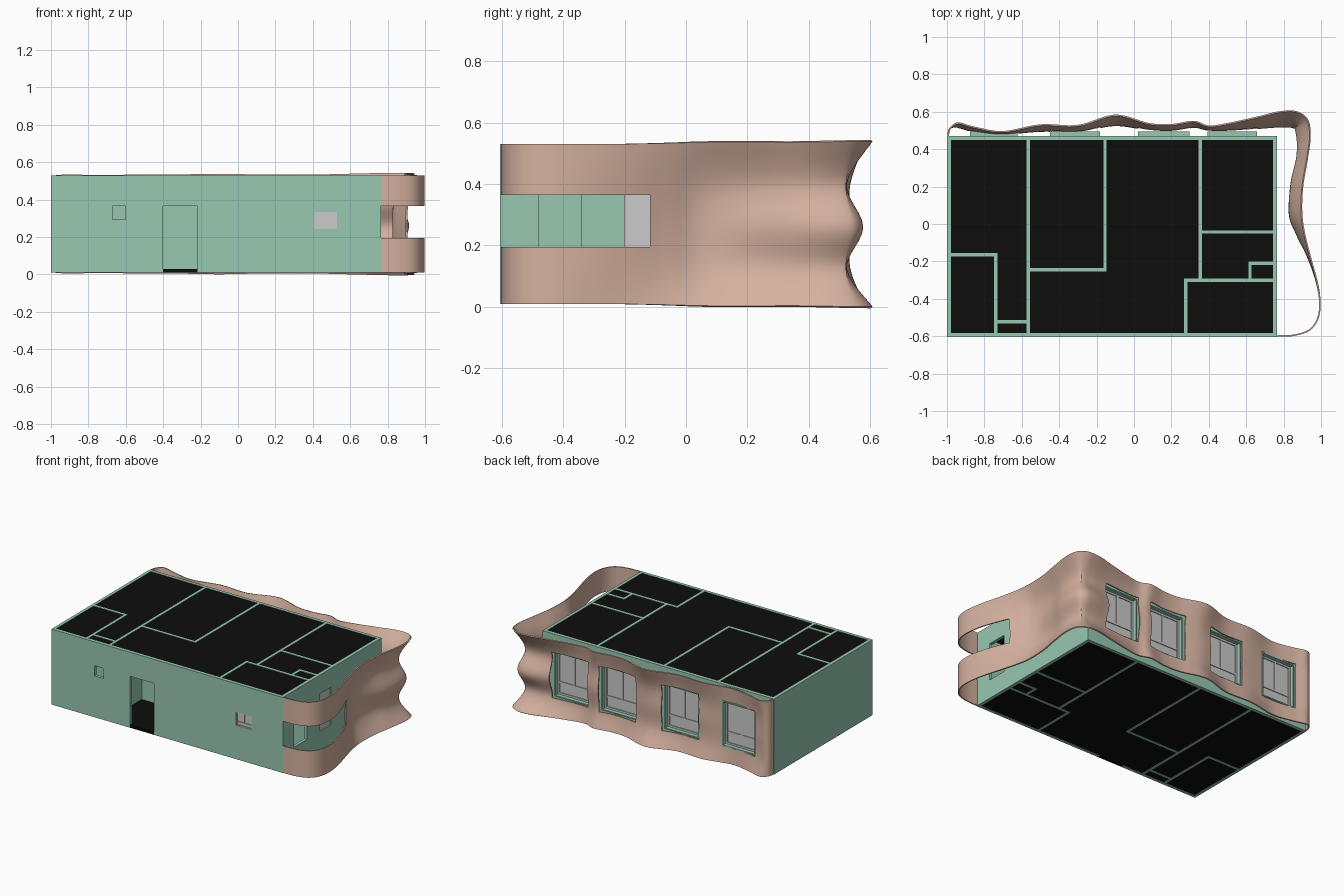
import bpy, bmesh, math
from mathutils import Vector

if "Cube" in bpy.data.objects:
    bpy.data.objects.remove(bpy.data.objects["Cube"])


def material(name, rgb):
    m = bpy.data.materials.new(name)
    m.diffuse_color = (*rgb, 1)
    m.use_nodes = True
    m.node_tree.nodes["Principled BSDF"].inputs["Base Color"].default_value = m.diffuse_color
    return m


GREEN = material("wall_green", (0.31, 0.58, 0.44))
SKIN = material("skin_clay", (0.66, 0.44, 0.35))
BLACK = material("slab_black", (0.004, 0.004, 0.004))


def boxes(name, specs, mat=None):
    """One object made of boxes given as (x0, x1, y0, y1, z0, z1)."""
    bm = bmesh.new()
    for x0, x1, y0, y1, z0, z1 in specs:
        vs = bmesh.ops.create_cube(bm, size=1)["verts"]
        bmesh.ops.scale(bm, verts=vs, vec=(x1 - x0, y1 - y0, z1 - z0))
        bmesh.ops.translate(bm, verts=vs, vec=((x0 + x1) / 2, (y0 + y1) / 2, (z0 + z1) / 2))
    return finish(name, bm, mat)


def finish(name, bm, mat):
    me = bpy.data.meshes.new(name)
    bm.to_mesh(me)
    bm.free()
    ob = bpy.data.objects.new(name, me)
    bpy.context.collection.objects.link(ob)
    if mat:
        me.materials.append(mat)
    return ob


def cut(ob, specs):
    """Subtract boxes from the object and bake all its modifiers."""
    cutters = [boxes("cutter", [s]) for s in specs]
    for c in cutters:
        c.hide_render = True
        mod = ob.modifiers.new("cut", "BOOLEAN")
        mod.operation, mod.object, mod.solver = "DIFFERENCE", c, "EXACT"
    dg = bpy.context.evaluated_depsgraph_get()
    me = bpy.data.meshes.new_from_object(ob.evaluated_get(dg))
    ob.modifiers.clear()
    ob.data = me
    for c in cutters:
        bpy.data.objects.remove(c)


def spline(pts, n):
    """Catmull-Rom samples through points of any dimension."""
    out = []
    for i in range(len(pts) - 1):
        a, b, c, d = (pts[min(max(j, 0), len(pts) - 1)] for j in (i - 1, i, i + 1, i + 2))
        for k in range(n):
            t = k / n
            out.append([0.5 * (2 * q + (r - p) * t + (2 * p - 5 * q + 4 * r - s) * t * t
                               + (3 * q - p - 3 * r + s) * t ** 3)
                        for p, q, r, s in zip(a, b, c, d)])
    out.append(list(pts[-1]))
    return out


X0, X1, Y0, Y1, Z0, Z1, T = -1.0, 0.765, -0.605, 0.47, 0.01, 0.53, 0.021
BACK = [(0.40, 0.65), (0.03, 0.29), (-0.44, -0.19), (-0.87, -0.63)]
WZ0, WZ1 = 0.125, 0.42

# outer walls with door and window openings
walls = boxes("outer_walls", [(X0, X1, Y0, Y1, Z0, Z1)], GREEN)
openings = [(X0 + T, X1 - T, Y0 + T, Y1 - T, -0.1, 0.7),
            (-0.40, -0.217, Y0 - 0.1, Y0 + 0.05, -0.1, 0.365),
            (-0.672, -0.602, Y0 - 0.1, Y0 + 0.05, 0.295, 0.365),
            (0.41, 0.53, Y0 - 0.1, Y0 + 0.05, 0.243, 0.335),
            (X1 - 0.05, X1 + 0.1, -0.48, -0.34, 0.14, 0.40),
            (X1 - 0.05, X1 + 0.1, -0.20, -0.08, 0.14, 0.40)]
openings += [(a, b, Y1 - 0.05, Y1 + 0.1, WZ0, WZ1) for a, b in BACK]
cut(walls, openings)

# partitions given as centre lines
h = 0.009
lines = [(-0.565, -0.59, -0.565, 0.46), (-0.155, -0.245, -0.155, 0.46),
         (-0.565, -0.245, -0.155, -0.245), (0.355, -0.30, 0.355, 0.46),
         (0.355, -0.043, 0.75, -0.043), (0.277, -0.30, 0.75, -0.30),
         (0.277, -0.59, 0.277, -0.30), (0.62, -0.30, 0.62, -0.21),
         (0.62, -0.21, 0.75, -0.21), (-0.99, -0.165, -0.74, -0.165),
         (-0.74, -0.59, -0.74, -0.165), (-0.74, -0.523, -0.565, -0.523)]
boxes("partitions", [(a - h, c + h, b - h, d + h, Z0, Z1) for a, b, c, d in lines], GREEN)

# floor and ceiling slabs
i = T - 0.001
boxes("floor_slab", [(X0 + i, X1 - i, Y0 + i, Y1 - i, Z0 + 0.002, 0.03),
                     (-0.40, -0.217, Y0, Y0 + T, Z0, 0.03)], BLACK)
boxes("ceiling_slab", [(X0 + i, X1 - i, Y0 + i, Y1 - i, 0.51, Z1 - 0.002)], BLACK)


def ring(a, b, z0, z1, y0, y1, w):
    return [(a, a + w, y0, y1, z0, z1), (b - w, b, y0, y1, z0, z1),
            (a + w, b - w, y0, y1, z0, z0 + w), (a + w, b - w, y0, y1, z1 - w, z1)]


def window(name, a, b, z0, z1, y):
    """Grey frame with transom, mullion and glass."""
    m, zt, f = (a + b) / 2, z0 + 0.28 * (z1 - z0), 0.05 * (b - a)
    boxes(name + "_frame", ring(a, b, z0, z1, y - 0.008, y + 0.008, f)
          + [(a + f, b - f, y - 0.007, y + 0.007, zt - f / 2, zt + f / 2),
             (m - f / 2, m + f / 2, y - 0.007, y + 0.007, zt, z1 - f)])
    boxes(name + "_glass", [(a + f, b - f, y - 0.002, y + 0.002, z0 + f, z1 - f)])


# back windows with green reveals reaching the skin
for k, (a, b) in enumerate(BACK):
    boxes(f"back_reveal_{k}", ring(a - 0.008, b + 0.008, WZ0 - 0.008, WZ1 + 0.008,
                                   Y1 - 0.01, Y1 + 0.025, 0.008), GREEN)
    window(f"back_window_{k}", a, b, WZ0, WZ1, Y1 - 0.01)
window("front_window", 0.41, 0.53, 0.243, 0.335, Y0 + 0.01)
boxes("side_window_glass", [(X1 - 0.012, X1 - 0.006, -0.20, -0.08, 0.14, 0.40)])

# wavy skin: rim path (x, y), inward pinch at the quarters, inward offset at mid height
rim = [(0.765, -0.603, 0, 0), (0.86, -0.598, 0, 0), (0.94, -0.57, 0, 0), (0.985, -0.51, 0, 0),
       (0.998, -0.42, 0, 0), (0.98, -0.3, 0, .005), (0.945, -0.17, .01, .015),
       (0.915, -0.05, .03, .04), (0.90, 0.06, .055, .065), (0.905, 0.2, .06, .05),
       (0.93, 0.35, .055, .03), (0.945, 0.47, .07, .03), (0.93, 0.56, .08, .03),
       (0.87, 0.603, .085, .03), (0.78, 0.603, .08, .03), (0.66, 0.575, .06, .025),
       (0.5, 0.54, .035, .01), (0.4, .527, .02, .005), (0.32, .552, .03, .02),
       (0.2, .535, .03, .02), (0.08, .54, .03, .03), (-0.1, .585, .05, .05),
       (-0.3, .53, .03, .02), (-0.5, .533, .03, .03), (-0.7, .497, .01, .01),
       (-0.85, .52, .02, .02), (-0.94, .543, .02, .02), (-0.985, .515, 0, 0),
       (-0.998, .472, 0, 0)]
path = spline(rim, 8)
bm = bmesh.new()
grid = []
for k, (x, y, p, m) in enumerate(path):
    q0, q1 = path[max(k - 1, 0)], path[min(k + 1, len(path) - 1)]
    tan = Vector((q1[0] - q0[0], q1[1] - q0[1])).normalized()
    nx, ny = -tan.y, tan.x  # inward
    lift = 0.11 * p
    prof = [(0, Z0 - lift), (p, 0.125), (m, 0.26), (p, 0.40), (0, Z1 + lift)]
    grid.append([bm.verts.new((x + nx * d, y + ny * d, z)) for d, z in spline(prof, 6)])
for c0, c1 in zip(grid, grid[1:]):
    for j in range(len(c0) - 1):
        bm.faces.new((c0[j], c1[j], c1[j + 1], c0[j + 1]))
skin = finish("wavy_skin", bm, SKIN)
sol = skin.modifiers.new("thickness", "SOLIDIFY")
sol.thickness, sol.offset = 0.008, -1
g = 0.01
cut(skin, [(a - g, b + g, 0.40, 0.75, WZ0 - g, WZ1 + g) for a, b in BACK]
    + [(0.70, 1.1, -0.75, -0.118, 0.195, 0.365)])
bpy.ops.object.select_all(action="DESELECT")
skin.select_set(True)
bpy.context.view_layer.objects.active = skin
bpy.ops.object.shade_smooth_by_angle(angle=math.radians(40))
